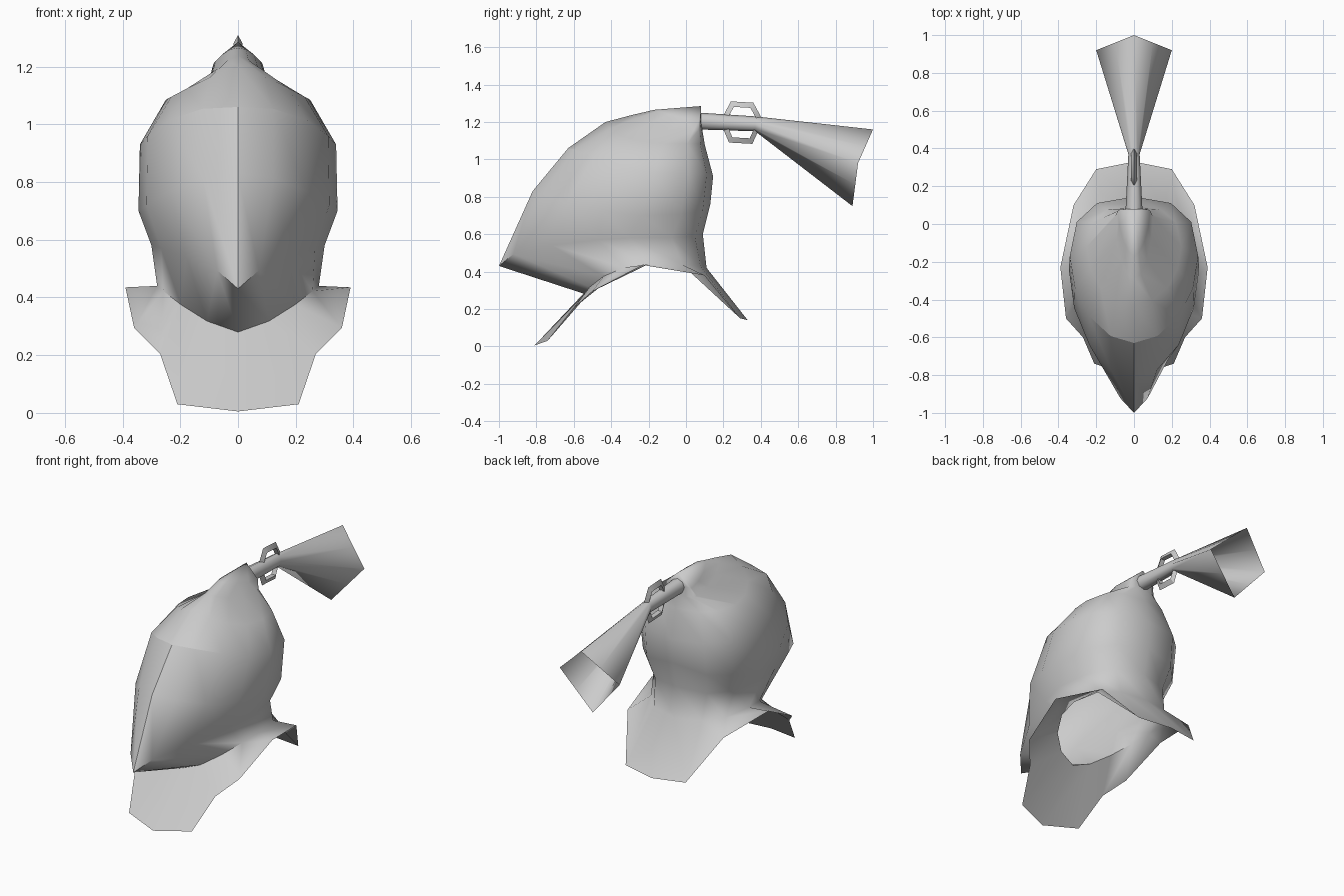
import bpy
import bmesh
from math import sin, cos, pi

if "Cube" in bpy.data.objects:
    bpy.data.objects.remove(bpy.data.objects["Cube"])

steel = bpy.data.materials.new("steel grey")
steel.use_nodes = True
GREY = (0.6, 0.6, 0.6, 1)
steel.diffuse_color = GREY
steel.node_tree.nodes["Principled BSDF"].inputs["Base Color"].default_value = GREY

FRONT, BACK = 4, 3  # segments of each half ring


def lerp(a, b, t):
    return a + (b - a) * t


def build(name, faces, angle):
    """Make an object from faces given as lists of points."""
    bm = bmesh.new()
    for pts in faces:
        bm.faces.new([bm.verts.new(p) for p in pts])
    bmesh.ops.remove_doubles(bm, verts=bm.verts, dist=0.0005)
    bmesh.ops.recalc_face_normals(bm, faces=bm.faces)
    mesh = bpy.data.meshes.new(name)
    bm.to_mesh(mesh)
    bm.free()
    mesh.materials.append(steel)
    obj = bpy.data.objects.new(name, mesh)
    bpy.context.collection.objects.link(obj)
    bpy.ops.object.select_all(action='DESELECT')
    obj.select_set(True)
    bpy.context.view_layer.objects.active = obj
    bpy.ops.object.shade_smooth_by_angle(angle=angle * pi / 180)
    return obj


def mirrored(faces):
    return faces + [[(-x, y, z) for x, y, z in reversed(f)] for f in faces]


def quads(a, b, columns):
    return [[a[i], a[i + 1], b[i + 1], b[i]] for i in columns]


def arc(i, count, p):
    """Sine and cosine of a superellipse quarter with exponent p."""
    a = i / count * pi / 2
    return sin(a) ** (2 / p), max(cos(a), 0) ** (2 / p)


def half_ring(front, side, back, p, bend):
    """Half ring from front centre, round the side, to back centre."""
    (fy, fz), (w, sy, sz), (by, bz) = front, side, back
    pts = []
    for i in range(FRONT + 1):
        s, c = arc(i, FRONT, p)
        pts.append((w * s, lerp(sy, fy, c), lerp(fz, sz, s ** bend)))
    for i in range(1, BACK + 1):
        s, c = arc(i, BACK, 2.5)
        pts.append((w * c, lerp(sy, by, s), lerp(sz, bz, 1 - c)))
    return pts


# Helmet rings, crown to neck: front (y, z), side (x, y, z), back (y, z)
rings = [
    half_ring((-0.17, 1.265), (0.085, 0.07, 1.21), (0.08, 1.22), 1.7, 2),
    half_ring((-0.29, 1.237), (0.1, 0.04, 1.155), (0.087, 1.16), 1.9, 1.7),
    half_ring((-0.43, 1.2), (0.25, -0.12, 1.085), (0.1, 1.08), 2, 1.2),
    half_ring((-0.63, 1.06), (0.34, -0.17, 0.93), (0.145, 0.91), 1.9, 3),
    half_ring((-0.82, 0.83), (0.345, -0.24, 0.7), (0.13, 0.76), 1.85, 2),
    half_ring((-1, 0.43), (0.3, -0.3, 0.58), (0.09, 0.6), 1.35, 0.6),
    half_ring((-0.54, 0.28), (0.28, -0.2, 0.44), (0.11, 0.42), 2, 1.5),
]
neck_front = rings[-1][:FRONT]
# Outer rim of the flared collar
rings.append([(0, -0.81, 0.005), (0.21, -0.74, 0.03), (0.27, -0.6, 0.205),
              (0.36, -0.5, 0.295), (0.39, -0.23, 0.435), (0.32, 0.1, 0.38),
              (0.2, 0.29, 0.15), (0, 0.33, 0.14)])
columns = range(FRONT + BACK)
crown = (0, 0.08, 1.285)
shell = [[crown, rings[0][i + 1], rings[0][i]] for i in columns]
for upper, lower in zip(rings, rings[1:]):
    shell += quads(upper, lower, columns)
helmet = build("helmet_with_visor_and_collar", mirrored(shell), 180)

# Crisp visor ridge, beak crease, brow line and front neck seam
for edge in helmet.data.edges:
    ends = [helmet.data.vertices[v].co for v in edge.vertices]
    ridge = all(abs(p.x) < 0.001 and p.y < -0.6 and p.z > 0.42 for p in ends)
    beak = all(p.y < -0.85 and 0.42 < p.z < 0.6 for p in ends)
    brow = all(p.y < -0.4 and 1.0 < p.z < 1.07 for p in ends)
    seam = all(any(abs(abs(p.x) - x) + abs(p.y - y) + abs(p.z - z) < 0.001
                   for x, y, z in neck_front) for p in ends)
    edge.use_edge_sharp = ridge or beak or brow or seam


# Plume: round stem flaring into an open diamond-shaped end
def stem_ring(y, z, rx, rz):
    return [(rx * cos(i * pi / 4), y, z + rz * sin(i * pi / 4)) for i in range(9)]


corners = [(0.2, 0.92, 0.98), (0, 1, 1.16), (-0.2, 0.92, 0.98), (0, 0.89, 0.75)]
tip = []
for i in range(4):
    a, b = corners[i], corners[(i + 1) % 4]
    tip += [a, tuple(lerp(u, v, 0.5) for u, v in zip(a, b))]
tip.append(tip[0])
stem = [stem_ring(0.07, 1.205, 0.045, 0.045), stem_ring(0.37, 1.19, 0.03, 0.04), tip]
plume = []
for a, b in zip(stem, stem[1:]):
    plume += quads(a, b, range(8))
build("plume", plume, 180)

# Angular clasp around the stem, with a wedge-shaped section
outline = [(0.2, 1.235), (0.24, 1.31), (0.36, 1.303), (0.4, 1.23),
           (0.385, 1.15), (0.355, 1.083), (0.23, 1.09), (0.2, 1.16)]
CY, CZ = 0.3, 1.197
clasp = []
for i in range(8):
    ends = []
    for y, z in (outline[i], outline[(i + 1) % 8]):
        iy, iz = lerp(CY, y, 0.74), lerp(CZ, z, 0.74)
        ends.append([(0, y, z), (0.015, iy, iz), (-0.015, iy, iz), (0, y, z)])
    clasp += quads(ends[0], ends[1], range(3))
build("clasp", clasp, 30)
